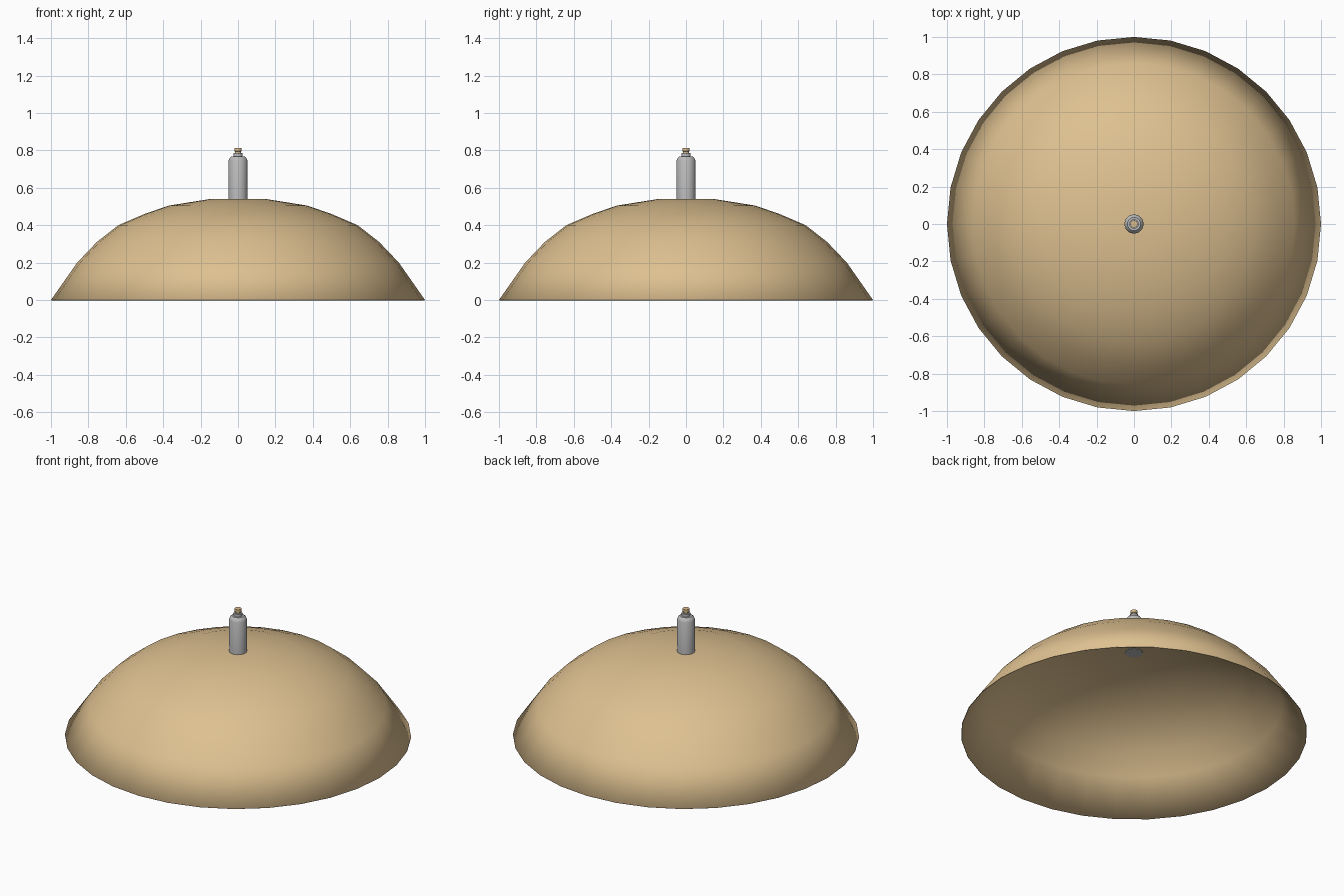
import bpy
import bmesh
import math
from mathutils import Matrix, Vector

cube = bpy.data.objects.get("Cube")
if cube:
    bpy.data.objects.remove(cube, do_unlink=True)


def make_material(name, color):
    mat = bpy.data.materials.new(name)
    mat.use_nodes = True
    mat.diffuse_color = color
    bsdf = mat.node_tree.nodes["Principled BSDF"]
    bsdf.inputs["Base Color"].default_value = color
    bsdf.inputs["Roughness"].default_value = 0.6
    return mat


def lathe(name, profile, sides, mat, smooth_angle):
    """Spin a (radius, height) profile, listed bottom to top, around z."""
    bm = bmesh.new()
    verts = [bm.verts.new((r, 0, z)) for r, z in profile]
    edges = [bm.edges.new(pair) for pair in zip(verts, verts[1:])]
    bmesh.ops.spin(bm, geom=verts + edges, cent=(0, 0, 0), axis=(0, 0, 1),
                   angle=math.tau, steps=sides, use_duplicate=False)
    bmesh.ops.remove_doubles(bm, verts=bm.verts[:], dist=0.0005)
    bmesh.ops.recalc_face_normals(bm, faces=bm.faces[:])
    mesh = bpy.data.meshes.new(name)
    bm.to_mesh(mesh)
    bm.free()
    mesh.materials.append(mat)
    obj = bpy.data.objects.new(name, mesh)
    bpy.context.collection.objects.link(obj)
    bpy.ops.object.select_all(action="DESELECT")
    obj.select_set(True)
    bpy.context.view_layer.objects.active = obj
    bpy.ops.object.shade_smooth_by_angle(angle=math.radians(smooth_angle))
    return obj


tan = make_material("warm tan", (0.73, 0.53, 0.28, 1))
steel = make_material("grey metal", (0.50, 0.50, 0.50, 1))

# Open dome shade with a thin wall
shade = lathe("dome_shade",
              [(1, 0), (0.86, 0.2), (0.755, 0.31), (0.64, 0.4), (0.5, 0.46),
               (0.37, 0.505), (0.15, 0.54), (0, 0.54)], 32, tan, 40)
# Outward normals, so the wall thickens towards the inside
if shade.data.polygons[0].normal.dot(shade.data.polygons[0].center) < 0:
    shade.data.flip_normals()
wall = shade.modifiers.new("wall", "SOLIDIFY")
wall.thickness = 0.004
wall.offset = -1

# Lamp holder through the top, with a bevelled shoulder
lathe("lamp_holder",
      [(0, 0.533), (0.051, 0.533), (0.051, 0.745), (0.046, 0.757),
       (0.035, 0.768), (0, 0.768)], 24, steel, 35)

# Cable grip: flange, waist and cap
lathe("cable_flange",
      [(0, 0.766), (0.025, 0.766), (0.025, 0.785), (0, 0.785)], 16, steel, 35)
lathe("cable_cap",
      [(0, 0.784), (0.016, 0.784), (0.016, 0.793), (0.02, 0.796),
       (0.02, 0.812), (0, 0.812)], 16, tan, 35)
